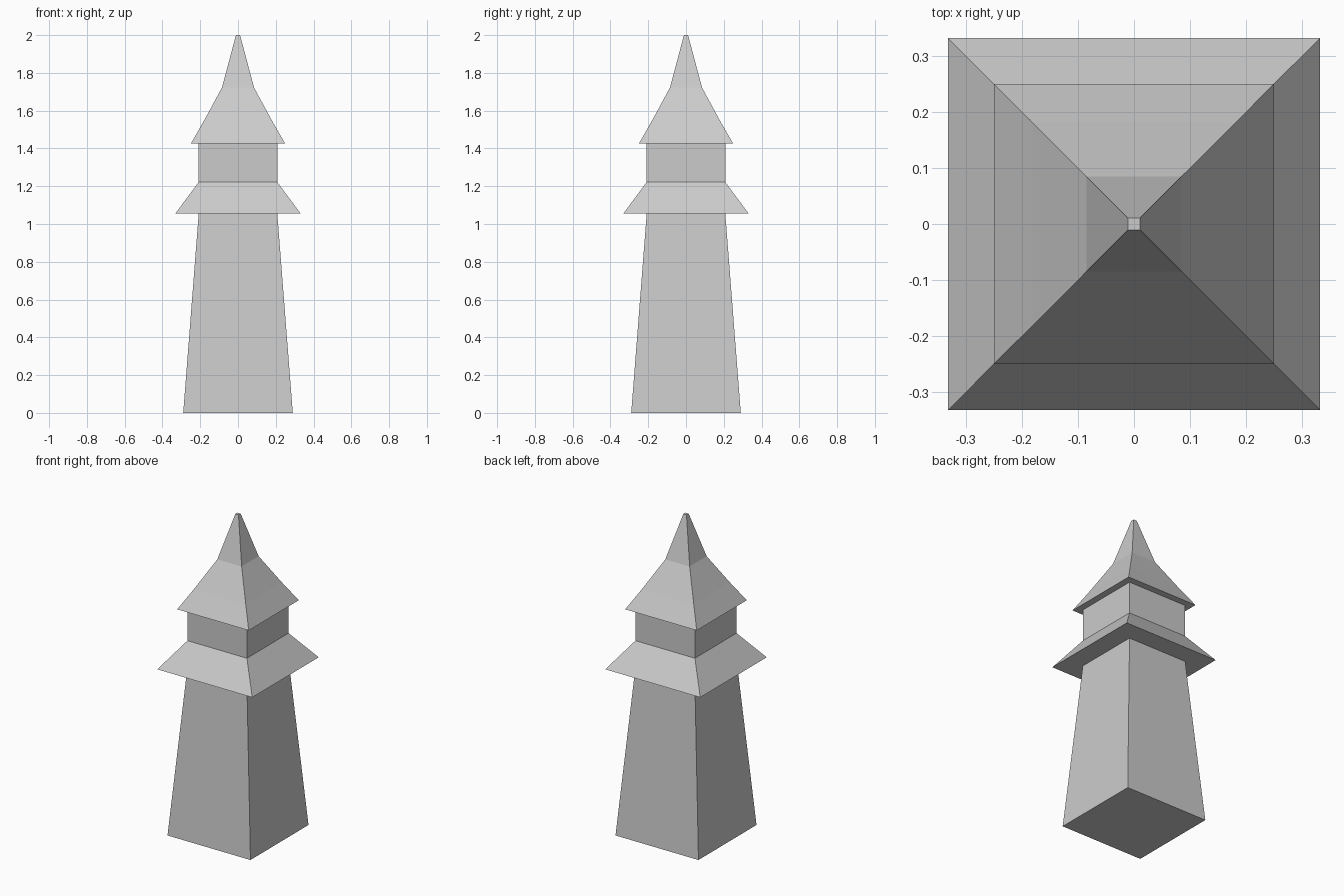
import bpy

if "Cube" in bpy.data.objects:
    bpy.data.objects.remove(bpy.data.objects["Cube"])


def square_loft(name, profile, cap_bottom=False, cap_top=False):
    """Sweep a (half width, height) profile around a square plan."""
    corners = [(-1, -1), (1, -1), (1, 1), (-1, 1)]
    verts = [(cx * r, cy * r, z) for r, z in profile for cx, cy in corners]
    faces = []
    for k in range(len(profile) - 1):
        for i in range(4):
            a, b = 4 * k + i, 4 * k + (i + 1) % 4
            faces.append((a, b, b + 4, a + 4))
    if cap_bottom:
        faces.append((3, 2, 1, 0))
    if cap_top:
        n = len(verts)
        faces.append((n - 4, n - 3, n - 2, n - 1))
    mesh = bpy.data.meshes.new(name)
    mesh.from_pydata(verts, [], faces)
    mesh.update()
    obj = bpy.data.objects.new(name, mesh)
    bpy.context.collection.objects.link(obj)
    return obj


# Tapered main shaft with a closed base
square_loft("tower_shaft", [(0.29, 0), (0.208, 1.055)], cap_bottom=True)

# Lower skirt roof with a flat underside
square_loft("lower_roof", [(0.208, 1.055), (0.332, 1.055), (0.208, 1.222)])

# Straight upper storey
square_loft("upper_storey", [(0.208, 1.222), (0.208, 1.425)])

# Steepening spire roof with a flat underside and a small blunt tip
square_loft("spire_roof",
            [(0.208, 1.425), (0.25, 1.425), (0.181, 1.545),
             (0.085, 1.722), (0.011, 2.0)], cap_top=True)
